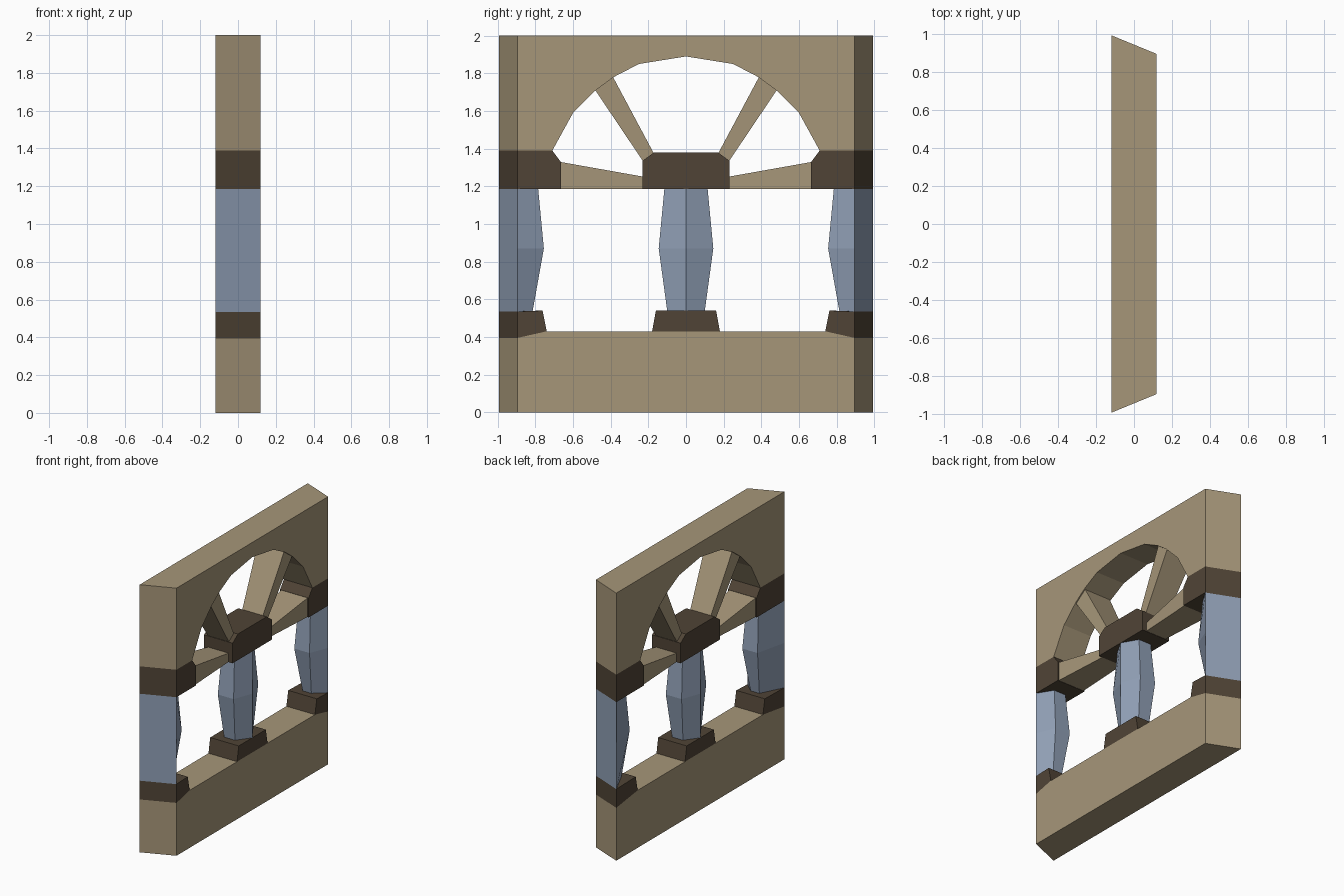
import bpy, bmesh

if "Cube" in bpy.data.objects:
    bpy.data.objects.remove(bpy.data.objects["Cube"])

HX = 0.118               # half depth of the panel
YF, YB = 0.895, 0.992    # half width at the +x face and the -x face (mitred ends)


def srgb(*c):
    return tuple((v / 255 / 12.92) if v < 11 else ((v / 255 + 0.055) / 1.055) ** 2.4 for v in c) + (1,)


def material(name, col):
    m = bpy.data.materials.new(name)
    m.diffuse_color = srgb(*col)
    m.use_nodes = True
    m.node_tree.nodes["Principled BSDF"].inputs["Base Color"].default_value = m.diffuse_color
    return m


TAN = material("tan_stone", (166, 150, 121))
DARK = material("dark_brown_stone", (80, 68, 54))
BLUE = material("blue_grey_column", (144, 159, 181))


def loft(name, rings, mat):
    """Skin equal-sized rings of points and cap both ends."""
    bm = bmesh.new()
    vs = [[bm.verts.new(p) for p in r] for r in rings]
    n = len(rings[0])
    for a, b in zip(vs, vs[1:]):
        for i in range(n):
            j = (i + 1) % n
            bm.faces.new((a[i], a[j], b[j], b[i]))
    bm.faces.new(vs[0])
    bm.faces.new(vs[-1])
    bmesh.ops.recalc_face_normals(bm, faces=bm.faces[:])
    me = bpy.data.meshes.new(name)
    bm.to_mesh(me)
    bm.free()
    me.materials.append(mat)
    ob = bpy.data.objects.new(name, me)
    bpy.context.collection.objects.link(ob)
    return ob


def slab(name, profile, mat):
    """Extrude a (y, z) profile through the panel; points at YF follow the mitre."""
    def back(y):
        return y * YB / YF if abs(y) >= YF else y
    return loft(name, [[(HX, y, z) for y, z in profile],
                       [(-HX, back(y), z) for y, z in profile]], mat)


def sym(half):
    """Mirror a half profile running from +y across to -y."""
    return half + [(-y, z) for y, z in reversed(half) if y]


# base wall
slab("base_wall", sym([(YF, 0), (YF, 0.395), (0.74, 0.43)]), TAN)

# upper wall with faceted arch opening
arch = [(0.71, 1.39), (0.60, 1.59), (0.48, 1.71), (0.385, 1.78), (0.25, 1.85), (0, 1.89)]
slab("arch_wall", sym([(YF, 2.0), (YF, 1.39)] + arch) , TAN)

# centre pedestal and hub
slab("centre_pedestal", sym([(0.18, 0.43), (0.16, 0.54)]), DARK)
slab("centre_hub", sym([(0.232, 1.185), (0.232, 1.335), (0.17, 1.38)]), DARK)

# centre column: hexagonal, bulging in the middle
levels = [(0.54, 0.10), (0.87, 0.145), (1.185, 0.115)]
rings = []
for z, w in levels:
    k = 0.45 * w
    rings.append([(HX, 0, z), (k, w, z), (-k, w, z), (-HX, 0, z), (-k, -w, z), (k, -w, z)])
loft("centre_column", rings, BLUE)

for s, side in ((1, "left"), (-1, "right")):
    # end pedestal and end capital
    slab(side + "_pedestal", [(s * y, z) for y, z in
         [(YF, 0.395), (0.74, 0.43), (0.762, 0.54), (YF, 0.535)]], DARK)
    slab(side + "_capital", [(s * y, z) for y, z in
         [(YF, 1.185), (0.665, 1.185), (0.665, 1.33), (0.71, 1.39), (YF, 1.39)]], DARK)
    # end half column cut by the mitre
    rings = []
    for z, w in [(0.535, 0.08), (0.87, 0.14), (1.185, 0.11)]:
        y, k = s * (YF - w), 0.45 * w
        rings.append([(HX, s * YF, z), (-HX, s * YB, z), (-k, y, z), (k, y, z)])
    loft(side + "_column", rings, BLUE)
    # spokes taper from the arch down to the hub
    for part, outer, inner in (
            ("_low_spoke", [(0.67, 1.187), (0.67, 1.33)], [(0.23, 1.187), (0.23, 1.252)]),
            ("_high_spoke", [(0.485, 1.715), (0.39, 1.785)], [(0.228, 1.333), (0.172, 1.377)])):
        rings = [[(h, s * a[0], a[1]), (h, s * b[0], b[1]), (-h, s * b[0], b[1]), (-h, s * a[0], a[1])]
                 for h, (a, b) in ((0.11, outer), (0.085, inner))]
        loft(side + part, rings, TAN)
